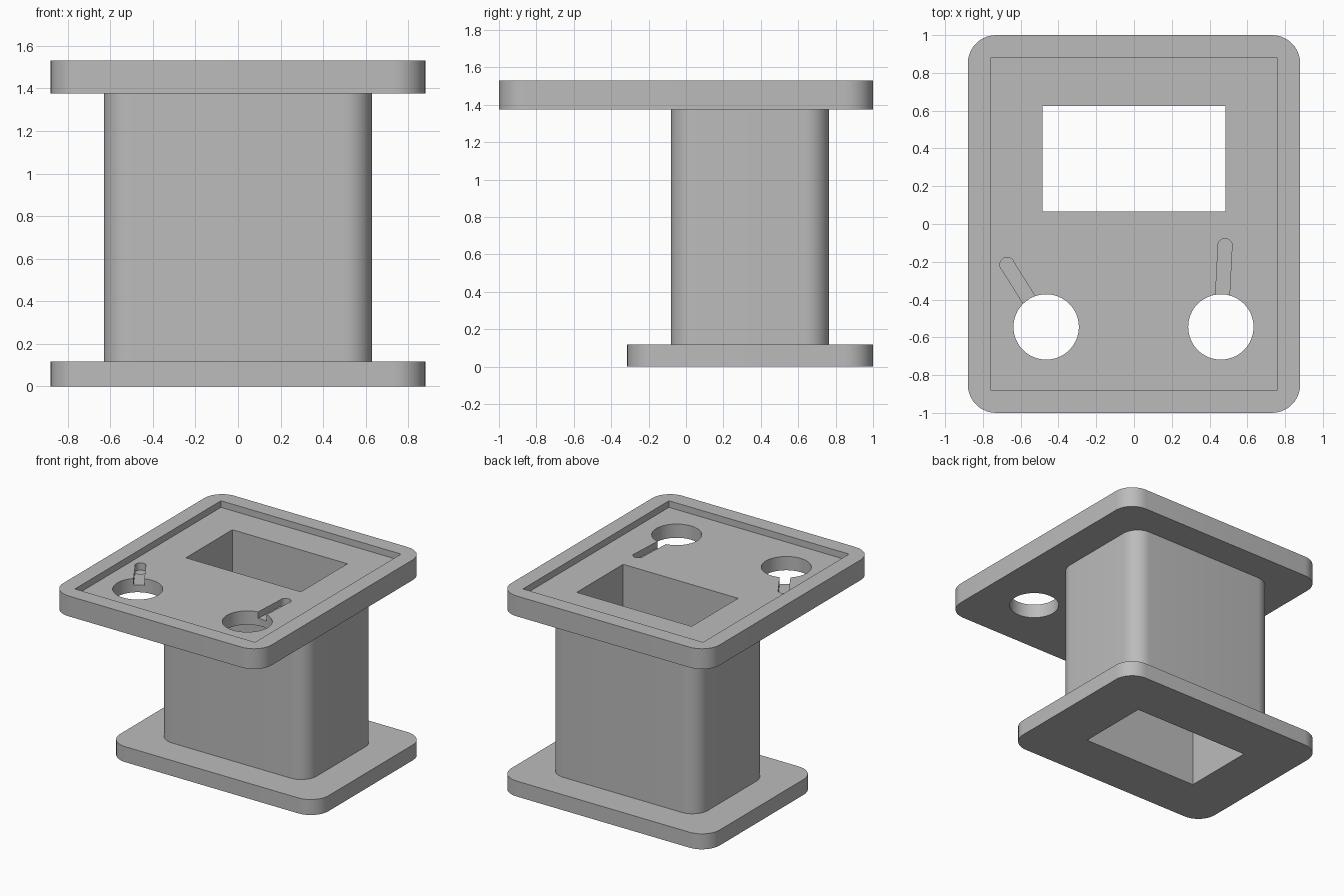
import bpy
import bmesh
import math
from mathutils import Matrix, Vector

cube = bpy.data.objects.get("Cube")
if cube:
    bpy.data.objects.remove(cube, do_unlink=True)

grey = bpy.data.materials.new("plain grey")
grey.use_nodes = True
colour = (0.5, 0.5, 0.5, 1)
grey.diffuse_color = colour
grey.node_tree.nodes["Principled BSDF"].inputs["Base Color"].default_value = colour


def add_object(name, bm):
    mesh = bpy.data.meshes.new(name)
    bm.to_mesh(mesh)
    bm.free()
    mesh.materials.append(grey)
    obj = bpy.data.objects.new(name, mesh)
    bpy.context.collection.objects.link(obj)
    return obj


def block(name, x, y, z, radius=0, angle=0):
    """Box between (low, high) ranges, with rounded upright edges."""
    bm = bmesh.new()
    bmesh.ops.create_cube(bm, size=1)
    size = [r[1] - r[0] for r in (x, y, z)]
    centre = Vector([(r[0] + r[1]) / 2 for r in (x, y, z)])
    bmesh.ops.scale(bm, vec=size, verts=bm.verts)
    if radius:
        upright = [e for e in bm.edges
                   if abs(e.verts[0].co.z - e.verts[1].co.z) > 0.01]
        bmesh.ops.bevel(bm, geom=upright, offset=radius, segments=10,
                        profile=0.5, affect='EDGES')
    bm.transform(Matrix.Translation(centre) @ Matrix.Rotation(angle, 4, 'Z'))
    return add_object(name, bm)


def disc(name, centre, radius, z):
    bm = bmesh.new()
    bmesh.ops.create_cone(bm, cap_ends=True, segments=64, radius1=radius,
                          radius2=radius, depth=z[1] - z[0])
    bm.transform(Matrix.Translation((*centre, (z[0] + z[1]) / 2)))
    return add_object(name, bm)


def carve(obj, cutters):
    """Subtract the cutters, remove them and shade the result."""
    bpy.context.view_layer.objects.active = obj
    for cutter in cutters:
        mod = obj.modifiers.new("cut", 'BOOLEAN')
        mod.operation = 'DIFFERENCE'
        mod.solver = 'EXACT'
        mod.object = cutter
        bpy.ops.object.modifier_apply(modifier=mod.name)
        bpy.data.objects.remove(cutter, do_unlink=True)
    bpy.ops.object.select_all(action='DESELECT')
    obj.select_set(True)
    bpy.ops.object.shade_smooth_by_angle(angle=math.radians(30))


base_top, column_top, top = 0.118, 1.375, 1.53
floor = top - 0.05
slot_floor = floor - 0.05


def shaft():
    return block("shaft_cutter", (-0.485, 0.485), (0.065, 0.625), (-1, 3))


# Base and hollow column
base = block("base_plate", (-0.88, 0.88), (-0.315, 1), (0, base_top), 0.15)
carve(base, [shaft()])
column = block("column", (-0.63, 0.63), (-0.08, 0.765),
               (base_top, column_top), 0.13)
carve(column, [shaft()])

# Top plate with a recessed tray
tray = block("top_plate", (-0.88, 0.88), (-1, 1), (column_top, top), 0.15)
cutters = [shaft(),
           block("recess_cutter", (-0.76, 0.76), (-0.88, 0.88), (floor, 2))]

# Round openings, each with a shallow slot ending in a small socket
for hole, end in (((-0.465, -0.545), (-0.672, -0.215)),
                  ((0.46, -0.545), (0.482, -0.115))):
    a, b = Vector(hole), Vector(end)
    mid, run = (a + b) / 2, b - a
    half = run.length / 2
    cutters += [
        disc("opening_cutter", hole, 0.173, (1, 2)),
        block("slot_cutter", (mid.x - half, mid.x + half),
              (mid.y - 0.037, mid.y + 0.037), (slot_floor, 2),
              angle=math.atan2(run.y, run.x)),
        disc("socket_cutter", end, 0.038, (slot_floor - 0.005, 2)),
    ]
carve(tray, cutters)
